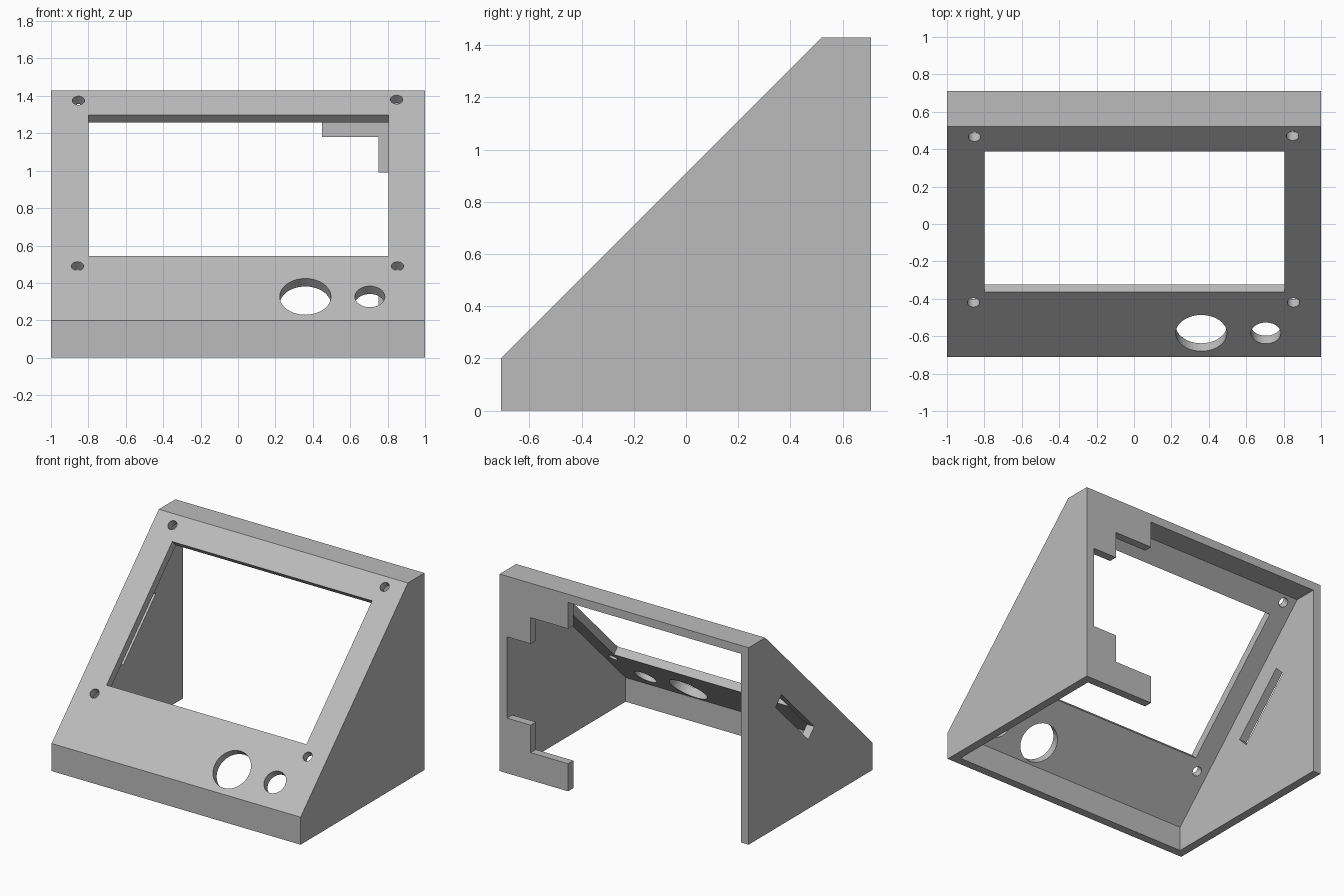
import bpy
import bmesh
from math import sin, cos, pi, radians, sqrt
from mathutils import Matrix

if "Cube" in bpy.data.objects:
    bpy.data.objects.remove(bpy.data.objects["Cube"], do_unlink=True)

HALF_W, HALF_D, WALL = 1.0, 0.71, 0.06
TOP, LIP, SLOPE_Z = 1.43, 0.2, 0.91      # slope surface: z = y + SLOPE_Z
IN_W, IN_D, IN_TOP = HALF_W - WALL, HALF_D - WALL, TOP - WALL
IN_SLOPE = SLOPE_Z - WALL * sqrt(2)

grey = bpy.data.materials.new("light grey plastic")
grey.use_nodes = True
colour = (0.5, 0.5, 0.5, 1)
grey.diffuse_color = colour
grey.node_tree.nodes["Principled BSDF"].inputs["Base Color"].default_value = colour

# Drawing planes: side profile (y, z), back wall (x, z), sloped panel (x, up-slope)
SIDE = Matrix(((0, 0, 1), (1, 0, 0), (0, 1, 0))).to_4x4()
BACK = Matrix.Rotation(radians(90), 4, 'X')
PANEL = Matrix.Translation((0, 0, SLOPE_Z)) @ Matrix.Rotation(radians(45), 4, 'X')


def prism(name, points, plane, low, high):
    """Extrude a 2D outline from low to high along the plane's normal."""
    bm = bmesh.new()
    face = bm.faces.new([bm.verts.new((u, v, low)) for u, v in points])
    top = bmesh.ops.extrude_face_region(bm, geom=[face])["geom"]
    moved = [g for g in top if isinstance(g, bmesh.types.BMVert)]
    bmesh.ops.translate(bm, verts=moved, vec=(0, 0, high - low))
    bm.transform(plane)
    bmesh.ops.recalc_face_normals(bm, faces=bm.faces)
    mesh = bpy.data.meshes.new(name)
    bm.to_mesh(mesh)
    bm.free()
    mesh.materials.append(grey)
    obj = bpy.data.objects.new(name, mesh)
    bpy.context.collection.objects.link(obj)
    return obj


def rect(u0, u1, v0, v1):
    return [(u0, v0), (u1, v0), (u1, v1), (u0, v1)]


def circle(u, v, r, n=40):
    return [(u + r * cos(2 * pi * i / n), v + r * sin(2 * pi * i / n)) for i in range(n)]


def cut(target, cutter):
    cutter.hide_render = True
    mod = target.modifiers.new("cut", 'BOOLEAN')
    mod.operation, mod.solver, mod.object = 'DIFFERENCE', 'EXACT', cutter
    bpy.context.view_layer.objects.active = target
    bpy.ops.object.modifier_apply(modifier=mod.name)
    bpy.data.objects.remove(cutter, do_unlink=True)


# Wedge-shaped case
case = prism("console_case", [
    (-HALF_D, 0), (HALF_D, 0), (HALF_D, TOP), (TOP - SLOPE_Z, TOP), (-HALF_D, LIP),
], SIDE, -HALF_W, HALF_W)

# Hollow interior, open at the bottom
cut(case, prism("cavity", [
    (-IN_D, -0.1), (IN_D, -0.1), (IN_D, IN_TOP),
    (IN_TOP - IN_SLOPE, IN_TOP), (-IN_D, IN_SLOPE - IN_D),
], SIDE, -IN_W, IN_W))

# Back opening, leaving stepped corner tabs on the left side
cut(case, prism("back_opening", [
    (-IN_W, -0.1), (0.45, -0.1), (0.45, 0.2), (0.75, 0.2), (0.75, 0.4), (IN_W, 0.4),
    (IN_W, 0.99), (0.75, 0.99), (0.75, 1.18), (0.45, 1.18), (0.45, IN_TOP), (-IN_W, IN_TOP),
], BACK, -0.8, -0.62))

# Display window in the sloped panel
cut(case, prism("window", rect(-0.8, 0.805, -0.516, 0.55), PANEL, -0.12, 0.1))

# Screw holes and control holes: x, up-slope position, radius
holes = [(-0.853, 0.658, 0.033), (0.848, 0.665, 0.033),
         (-0.858, -0.594, 0.033), (0.853, -0.594, 0.033),
         (0.36, -0.825, 0.137), (0.705, -0.825, 0.08)]
for x, v, r in holes:
    cut(case, prism("hole", circle(x, v, r), PANEL, -0.1, 0.1))

# Slanted card slot in the right wall
slot_plane = (Matrix.Translation((-HALF_W, 0.178, 0.724)) @ SIDE
              @ Matrix.Rotation(radians(45), 4, 'Z'))
cut(case, prism("card_slot", rect(-0.265, 0.265, -0.048, 0.048), slot_plane, -0.1, 0.1))
